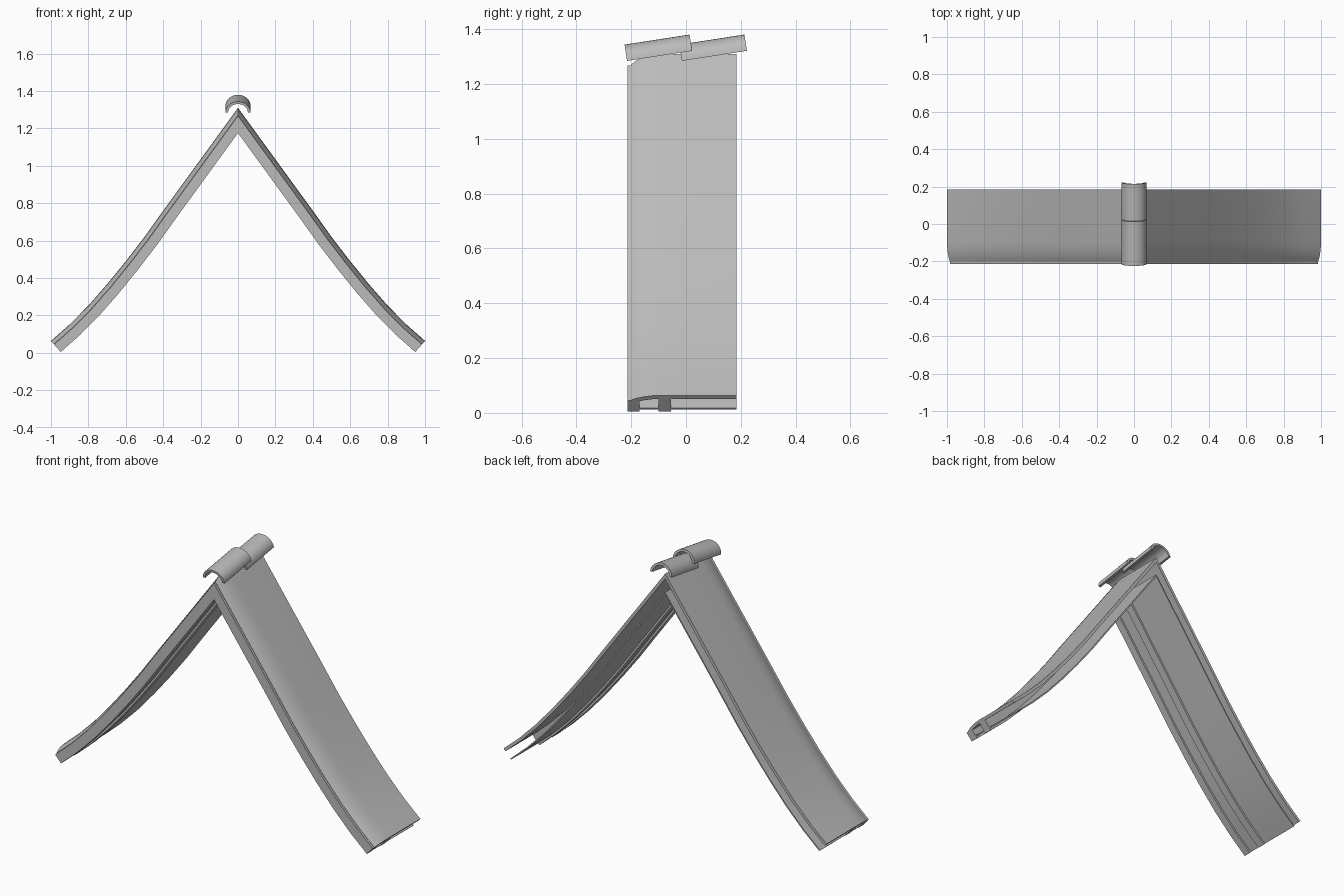
import bpy, bmesh, math
from mathutils import Vector, Matrix

cube = bpy.data.objects.get("Cube")
if cube:
    bpy.data.objects.remove(cube, do_unlink=True)

grey = bpy.data.materials.new("plain_grey")
grey.use_nodes = True
grey.diffuse_color = (0.5, 0.5, 0.5, 1)
grey.node_tree.nodes["Principled BSDF"].inputs["Base Color"].default_value = (0.5, 0.5, 0.5, 1)

# Outer roof curve in x and z, one slope from ridge to eave, then mirrored
SLOPE = [(0, 1.31), (.2, 1.035), (.4, .76), (.5, .62), (.6, .49),
         (.7, .367), (.8, .253), (.9, .152), (1, .064)]
PATH = [Vector((-x, z)) for x, z in reversed(SLOPE[1:])] + [Vector(p) for p in SLOPE]


def offset_dirs(path):
    """Mitred inward offset for each path point."""
    segs = [(b - a).normalized() for a, b in zip(path, path[1:])]
    inward = [Vector((s.y, -s.x)) for s in segs]
    dirs = []
    for i in range(len(path)):
        a, b = inward[max(i - 1, 0)], inward[min(i, len(inward) - 1)]
        m = (a + b).normalized()
        dirs.append(m / m.dot(a))
    return dirs


DIRS = offset_dirs(PATH)


def loft(name, rings, angle=30):
    """Join matching closed rings of points and cap both ends."""
    bm = bmesh.new()
    loops = [[bm.verts.new(p) for p in ring] for ring in rings]
    n = len(loops[0])
    for a, b in zip(loops, loops[1:]):
        for i in range(n):
            j = (i + 1) % n
            bm.faces.new((a[i], a[j], b[j], b[i]))
    bm.faces.new(loops[0])
    bm.faces.new(loops[-1])
    bmesh.ops.recalc_face_normals(bm, faces=bm.faces[:])
    mesh = bpy.data.meshes.new(name)
    bm.to_mesh(mesh)
    bm.free()
    mesh.materials.append(grey)
    obj = bpy.data.objects.new(name, mesh)
    bpy.context.collection.objects.link(obj)
    bpy.ops.object.select_all(action='DESELECT')
    obj.select_set(True)
    bpy.context.view_layer.objects.active = obj
    bpy.ops.object.shade_smooth_by_angle(angle=math.radians(angle))
    return obj


def sweep(name, section):
    """Sweep a section of (y, depth below roof surface) over both slopes."""
    rings = []
    for p, d in zip(PATH, DIRS):
        rings.append([(p.x + d.x * k, y, p.y + d.y * k) for y, k in section])
    return loft(name, rings)


def bar(y0, y1, d0, d1):
    return [(y0, d0), (y1, d0), (y1, d1), (y0, d1)]


# Roof covering, its front edge rolling down to the gable board
top = [(.185, 0), (-.09, 0), (-.125, .002), (-.155, .007), (-.18, .014), (-.2, .023)]
under = [(y, d + .017) for y, d in reversed(top)]
sweep("roof_covering", top + under)

# Inner lining, gable board and rafter
sweep("inner_lining", bar(-.18, .185, .061, .068))
sweep("gable_board", bar(-.213, -.17, .025, .079))
sweep("rafter", bar(-.1, -.055, .012, .079))


# Overlapping ridge tiles, each a tilted half pipe
def ridge_tile(name, y):
    steps = 16
    arc = [math.pi * i / steps for i in range(steps + 1)]
    ring = [(.067 * math.cos(a), .06 * math.sin(a)) for a in arc]
    ring += [(.053 * math.cos(a), .047 * math.sin(a)) for a in reversed(arc)]
    place = Matrix.Translation((0, y, 1.284)) @ Matrix.Rotation(math.radians(8.8), 4, 'X')
    loft(name, [[place @ Vector((x, v, z)) for x, z in ring] for v in (0, .24)])


ridge_tile("front_ridge_tile", -.215)
ridge_tile("back_ridge_tile", -.015)
